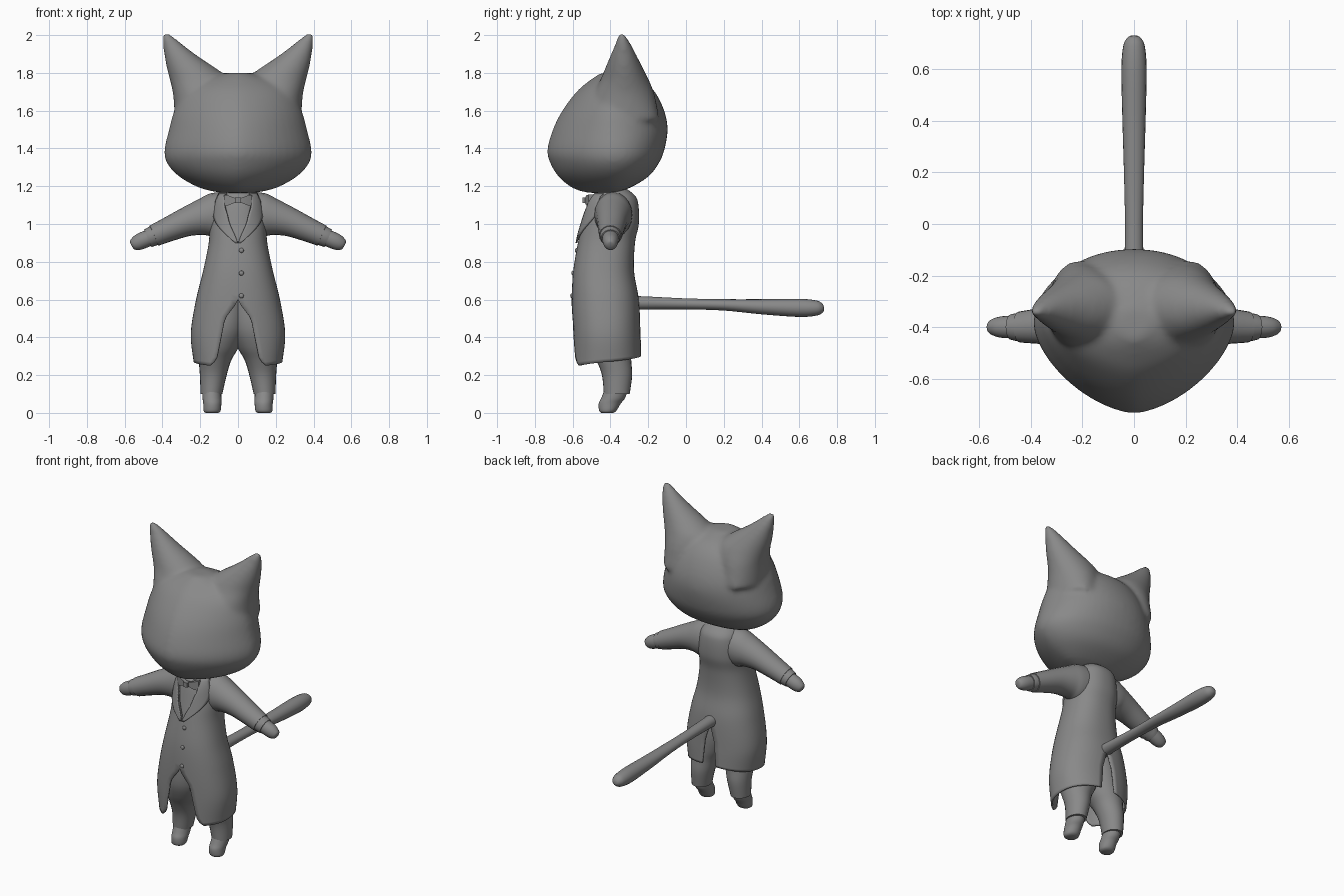
import bpy, bmesh, math
from mathutils import Vector

if "Cube" in bpy.data.objects:
    bpy.data.objects.remove(bpy.data.objects["Cube"])

grey = bpy.data.materials.new("soft grey")
grey.diffuse_color = (0.25, 0.25, 0.25, 1)
grey.use_nodes = True
grey.node_tree.nodes["Principled BSDF"].inputs["Base Color"].default_value = grey.diffuse_color


def finish(name, bm, angle=50):
    bmesh.ops.recalc_face_normals(bm, faces=bm.faces)
    me = bpy.data.meshes.new(name)
    bm.to_mesh(me)
    bm.free()
    ob = bpy.data.objects.new(name, me)
    bpy.context.collection.objects.link(ob)
    me.materials.append(grey)
    bpy.ops.object.select_all(action='DESELECT')
    bpy.context.view_layer.objects.active = ob
    ob.select_set(True)
    bpy.ops.object.shade_smooth_by_angle(angle=math.radians(angle))
    return ob


def grid(bm, rows, closed=False, caps=False):
    vs = [[bm.verts.new(p) for p in r] for r in rows]
    n = len(rows[0])
    for a, b in zip(vs, vs[1:]):
        for i in range(n if closed else n - 1):
            j = (i + 1) % n
            bm.faces.new((a[i], a[j], b[j], b[i]))
    if caps:
        bm.faces.new(vs[0][::-1])
        bm.faces.new(vs[-1])


def smooth_rows(rows, k=4):
    # Catmull-Rom resampling of a table of ring parameters
    out = []
    for i in range(len(rows) - 1):
        p = [rows[max(0, min(len(rows) - 1, i + d))] for d in (-1, 0, 1, 2)]
        for s in range(k):
            t = s / k
            out.append([b + .5 * t * (c - a + t * (2*a - 5*b + 4*c - d + t * (3*(b - c) + d - a)))
                        for a, b, c, d in zip(*p)])
    return out + [list(rows[-1])]


def spow(v, e):
    return math.copysign(abs(v) ** e, v)


def flat_ring(z, x0, x1, yf, yb, yc=None, nf=2.0, nb=2.0, n=32):
    # horizontal ring with its own front and back roundness
    yc = (yf + yb) / 2 if yc is None else yc
    pts = []
    for i in range(n):
        a = 2 * math.pi * i / n
        c, s = math.cos(a), math.sin(a)
        e = 2 / (nb if s > 0 else nf)
        d = (yb - yc) if s > 0 else (yc - yf)
        pts.append(((x0 + x1) / 2 + (x1 - x0) / 2 * spow(c, e), yc + d * spow(s, e), z))
    return pts


def tube(bm, rows, side=1, n=20):
    # rows: x, y, z, radius across, radius upward; rings square to the path
    rows = smooth_rows(rows)
    cen = [Vector(r[:3]) for r in rows]
    rings = []
    for i, r in enumerate(rows):
        d = (cen[min(i + 1, len(cen) - 1)] - cen[max(i - 1, 0)]).normalized()
        u = d.cross(Vector((0, 0, 1))).normalized()
        v = u.cross(d)
        ring = [cen[i] + u * r[3] * math.cos(2*math.pi*k/n) + v * r[4] * math.sin(2*math.pi*k/n)
                for k in range(n)]
        rings.append([(p.x * side, p.y, p.z) for p in ring])
    grid(bm, rings, True, True)


# Head with blended ears: z, half width, front, back
HEAD = [(1.165, .09, -.52, -.38), (1.19, .2, -.6, -.30), (1.25, .31, -.675, -.2), (1.32, .375, -.718, -.145),
        (1.39, .39, -.735, -.115), (1.5, .365, -.705, -.097), (1.6, .338, -.655, -.115),
        (1.7, .29, -.58, -.165), (1.76, .2, -.51, -.23), (1.8, .06, -.45, -.33)]
EAR = [(1.55, .1, .335, -.52, -.14), (1.68, .05, .343, -.49, -.165), (1.76, .04, .36, -.455, -.195),
       (1.82, .11, .376, -.43, -.225), (1.88, .2, .388, -.405, -.255), (1.94, .28, .397, -.38, -.285),
       (1.99, .34, .401, -.362, -.315), (2.01, .365, .396, -.352, -.33)]
bm = bmesh.new()
grid(bm, [flat_ring(z, -w, w, f, b, -.39, 1.6, 2.1, 48) for z, w, f, b in smooth_rows(HEAD)], True, True)
for s in (1, -1):
    grid(bm, [flat_ring(z, s * a, s * b, f, k) for z, a, b, f, k in smooth_rows(EAR)], True, True)
head = finish("head", bm, 180)
rm = head.modifiers.new("blend", 'REMESH')
rm.mode, rm.voxel_size, rm.use_smooth_shade = 'VOXEL', .014, True
sm = head.modifiers.new("soften", 'SMOOTH')
sm.factor, sm.iterations = .5, 8

# Coat: z, half width, front, back
COAT = [(.25, .235, -.6, -.235), (.42, .25, -.603, -.24), (.6, .222, -.605, -.25), (.75, .185, -.597, -.275),
        (.9, .155, -.572, -.27), (1.0, .15, -.55, -.25), (1.1, .135, -.525, -.252),
        (1.15, .115, -.5, -.27), (1.19, .07, -.46, -.32)]
FRONT_GAP = [(.25, .15), (.28, .115), (.4, .09), (.5, .07), (.59, 0), (.9, 0), (1.0, .045), (1.1, .072), (1.19, .06)]
BACK_GAP = [(.25, .05), (.45, .035), (.57, 0), (1.19, 0)]
N = 2.3


def look(table, z):
    z = max(table[0][0], min(table[-1][0], z))
    for a, b in zip(table, table[1:]):
        if z <= b[0]:
            t = (z - a[0]) / (b[0] - a[0])
            return [p + (q - p) * t for p, q in zip(a[1:], b[1:])]


COAT_FINE = smooth_rows(COAT, 6)


def coat_front(x, z):
    w, f, b = look(COAT_FINE, z)
    c = (f + b) / 2
    return c - (c - f) * max(0, 1 - min(1, abs(x) / w) ** N) ** (1 / N)


bm = bmesh.new()
for s in (1, -1):
    rows = []
    for z, w, f, b in COAT_FINE:
        t0 = math.asin(min(1, look(FRONT_GAP, z)[0] / w) ** (N / 2))
        t1 = math.pi - math.asin(min(1, look(BACK_GAP, z)[0] / w) ** (N / 2))
        row = []
        for i in range(25):
            t = t0 + (t1 - t0) * i / 24
            y = (f + b) / 2 - (b - f) / 2 * spow(math.cos(t), 2 / N)
            lift = .05 * (i / 24) * max(0, (.42 - z) / .17)   # hem rises to the back
            row.append((s * w * abs(math.sin(t)) ** (2 / N), y, z + lift))
        rows.append(row)
    grid(bm, rows)
bmesh.ops.remove_doubles(bm, verts=bm.verts, dist=.0005)
coat = finish("coat", bm)
so = coat.modifiers.new("cloth", 'SOLIDIFY')
so.thickness, so.offset = .01, -1

# Shirt and waistcoat body inside the coat, with neck
bm = bmesh.new()
rows = [flat_ring(z, -w + .015, w - .015, f + .014, b - .014, None, N, N)
        for z, w, f, b in COAT_FINE if z > .62]
grid(bm, rows + [flat_ring(1.23, -.05, .05, -.45, -.33)], True, True)
finish("shirt", bm)

# Hips and trouser legs down to the cuffs: z, inner x, outer x, front, back
LEG = [(.1, .083, .198, -.435, -.298), (.2, .06, .202, -.445, -.285), (.28, .035, .208, -.475, -.29),
       (.35, -.005, .212, -.51, -.29), (.45, -.04, .2, -.54, -.29), (.6, -.05, .16, -.54, -.3)]
FOOT = [(0, .105, .172, -.448, -.385), (.012, .092, .182, -.46, -.368), (.05, .088, .184, -.462, -.345),
        (.08, .088, .188, -.448, -.322), (.13, .09, .19, -.428, -.305)]
for name, table in (("trousers", LEG), ("feet", FOOT)):
    bm = bmesh.new()
    for s in (1, -1):
        grid(bm, [flat_ring(z, s * a, s * b, f, k, n=24) for z, a, b, f, k in smooth_rows(table)], True, True)
    finish(name, bm)

# Sleeves, cuffs and hands
ARM = [(.03, -.385, 1.06, .10, .115), (.13, -.385, 1.045, .1, .118), (.19, -.388, 1.035, .092, .097),
       (.27, -.392, 1.012, .08, .078), (.36, -.396, .975, .07, .066), (.445, -.4, .938, .06, .058)]
CUFF = [(.435, -.4, .943, .056, .055), (.462, -.4, .931, .053, .052), (.478, -.4, .924, .049, .05)]
HAND = [(.44, -.4, .94, .043, .043), (.5, -.4, .915, .043, .044), (.535, -.4, .9, .037, .04),
        (.558, -.4, .892, .026, .028), (.565, -.4, .889, .014, .015)]
for name, table in (("sleeves", ARM), ("cuffs", CUFF), ("hands", HAND)):
    bm = bmesh.new()
    for s in (1, -1):
        tube(bm, table, s)
    finish(name, bm)

# Tail
bm = bmesh.new()
tube(bm, [(0, -.29, .582, .04, .037), (0, -.2, .582, .038, .034), (0, 0, .577, .035, .029),
          (0, .2, .572, .039, .03), (0, .4, .562, .045, .04), (0, .6, .556, .049, .048),
          (0, .69, .555, .042, .04), (0, .72, .556, .028, .026), (0, .73, .557, .014, .012)])
finish("tail", bm)

# Lapels lying on the coat front: z, inner x, outer x
LAPEL = [(.9, .0, .015), (.95, .02, .07), (1.0, .043, .112), (1.05, .056, .13), (1.1, .07, .124), (1.16, .066, .1)]
bm = bmesh.new()
for s in (1, -1):
    rows = []
    for z, a, b in smooth_rows(LAPEL, 3):
        xs = [a + (b - a) * i / 6 for i in range(7)]
        rows.append([(s * x, coat_front(x, z) - .008, z) for x in xs])
    grid(bm, rows)
lapel = finish("lapels", bm)
so = lapel.modifiers.new("cloth", 'SOLIDIFY')
so.thickness, so.offset = .009, 0

# Bow tie: two flared wings and a knot
bm = bmesh.new()
for s in (1, -1):
    rows = []
    for x, h, d in ((.0, .012, .01), (.02, .014, .012), (.05, .026, .016), (.075, .03, .012)):
        y = -.528 + x * .3
        rows.append([(s * x, y - d, 1.125 - h), (s * x, y - d, 1.125 + h),
                     (s * x, y + d, 1.125 + h), (s * x, y + d, 1.125 - h)])
    grid(bm, rows, True, True)
knot = bmesh.ops.create_cube(bm, size=.03)["verts"]
bmesh.ops.translate(bm, verts=knot, vec=(0, -.533, 1.125))
finish("bow_tie", bm, 30)

# Coat buttons
bm = bmesh.new()
for z in (.86, .74, .62):
    b = bmesh.ops.create_uvsphere(bm, u_segments=12, v_segments=6, radius=.013)["verts"]
    bmesh.ops.scale(bm, verts=b, vec=(1, .6, 1))
    bmesh.ops.translate(bm, verts=b, vec=(.018, coat_front(.018, z) - .001, z))
finish("buttons", bm)
